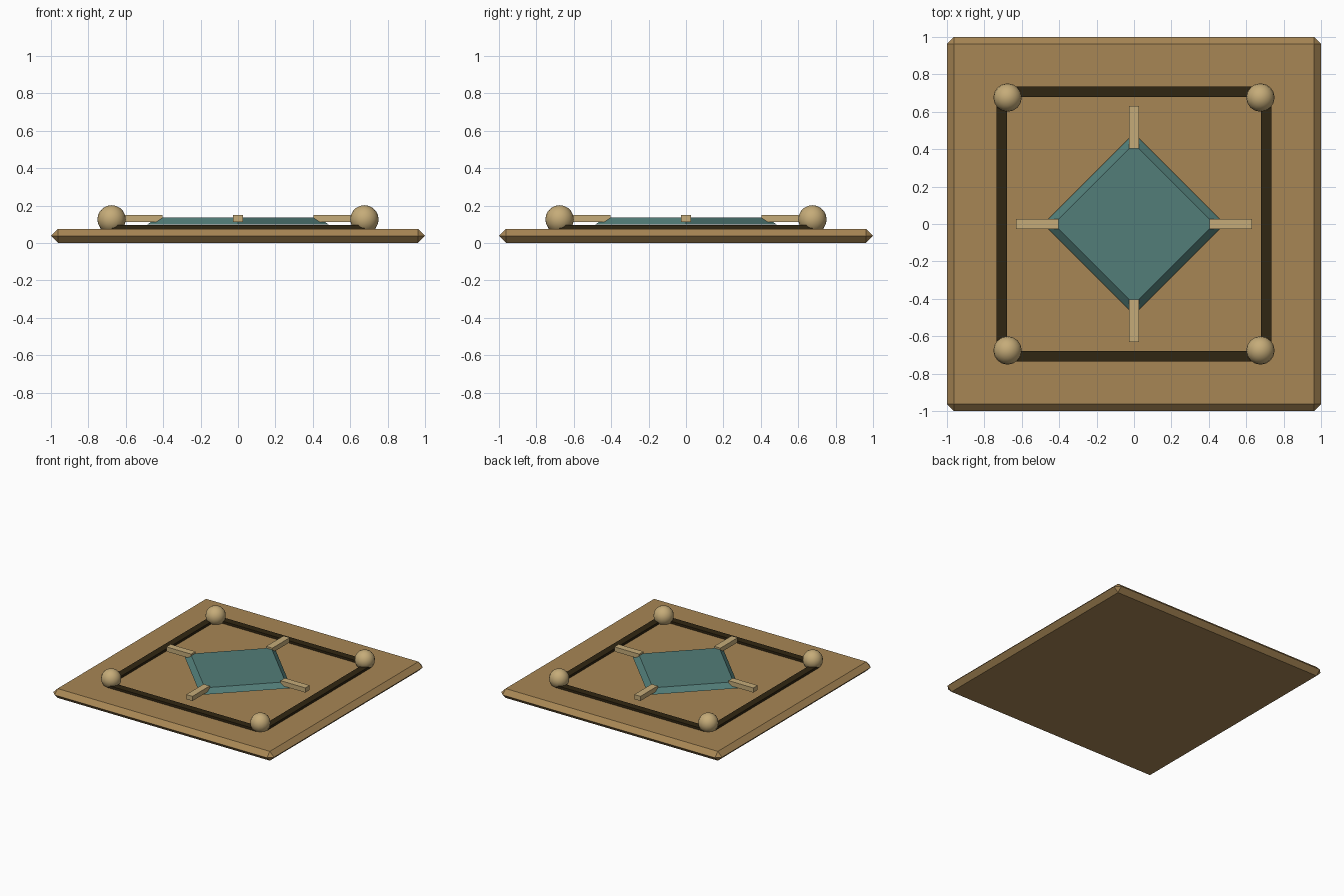
import bpy, bmesh, math
from mathutils import Matrix

if "Cube" in bpy.data.objects:
    bpy.data.objects.remove(bpy.data.objects["Cube"])


def material(name, rgb):
    m = bpy.data.materials.new(name)
    m.diffuse_color = (*rgb, 1)
    m.use_nodes = True
    m.node_tree.nodes["Principled BSDF"].inputs["Base Color"].default_value = m.diffuse_color
    return m


WOOD = material("tan wood", (0.39, 0.24, 0.09))
DARK = material("dark brown", (0.03, 0.019, 0.006))
TEAL = material("muted teal", (0.084, 0.205, 0.188))
PALE = material("pale brass", (0.56, 0.41, 0.19))


def add(name, bm, mat, smooth=False):
    bmesh.ops.recalc_face_normals(bm, faces=bm.faces[:])
    me = bpy.data.meshes.new(name)
    bm.to_mesh(me)
    bm.free()
    me.materials.append(mat)
    for p in me.polygons:
        p.use_smooth = smooth
    ob = bpy.data.objects.new(name, me)
    bpy.context.collection.objects.link(ob)
    return ob


def box(name, lo, hi, mat, turn=0.0, bevel=0.0):
    """Box between two corners, turned about the z axis, optionally chamfered."""
    bm = bmesh.new()
    bmesh.ops.create_cube(bm, size=1)
    for v in bm.verts:
        v.co = [a + (c + 0.5) * (b - a) for a, b, c in zip(lo, hi, v.co)]
    if bevel:
        bmesh.ops.bevel(bm, geom=bm.edges[:], offset=bevel, segments=1,
                        profile=0.5, affect='EDGES')
        bmesh.ops.remove_doubles(bm, verts=bm.verts[:], dist=0.001)
    bm.transform(Matrix.Rotation(turn, 4, 'Z'))
    return add(name, bm, mat)


# Base slab, chamfered to a ridge all round
box("base_slab", (-1, -1, 0), (1, 1, 0.076), WOOD, bevel=0.0378)

# Diamond plate with sloping rim, corners on the x and y axes
bm = bmesh.new()
bmesh.ops.create_cone(bm, cap_ends=True, segments=4, radius1=0.485,
                      radius2=0.43, depth=0.037,
                      matrix=Matrix.Translation((0, 0, 0.1175)))
bm.verts.ensure_lookup_table()
v = bm.verts[0].co
bm.transform(Matrix.Rotation(-math.atan2(v.y, v.x), 4, 'Z'))
add("diamond_plate", bm, TEAL)

# One border bar, clip and corner ball per side
for i in range(4):
    a = i * math.pi / 2
    box(f"border_bar_{i + 1}", (0.678, -0.675, 0.06), (0.735, 0.675, 0.095), DARK, a)
    box(f"clip_{i + 1}", (0.405, -0.028, 0.112), (0.63, 0.028, 0.15), PALE, a)
    bm = bmesh.new()
    bmesh.ops.create_uvsphere(bm, u_segments=16, v_segments=10, radius=0.076,
                              matrix=Matrix.Translation((0.676, 0.676, 0.126)))
    bm.transform(Matrix.Rotation(a, 4, 'Z'))
    add(f"corner_ball_{i + 1}", bm, PALE, smooth=True)
